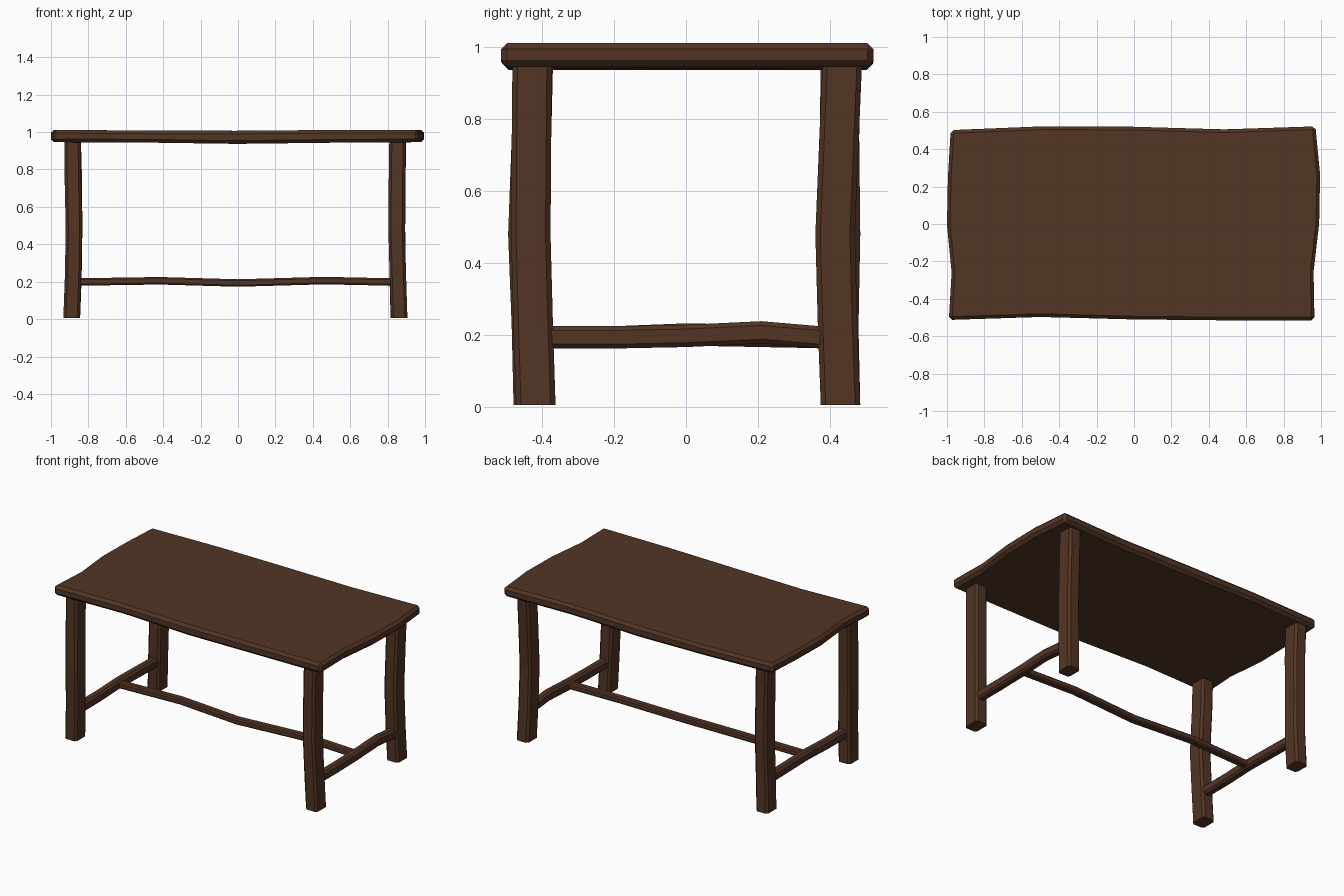
import bpy
import bmesh

if "Cube" in bpy.data.objects:
    bpy.data.objects.remove(bpy.data.objects["Cube"], do_unlink=True)

wood = bpy.data.materials.new("dark_brown_wood")
wood.use_nodes = True
colour = (0.085, 0.035, 0.018, 1)
wood.diffuse_color = colour
wood.node_tree.nodes["Principled BSDF"].inputs["Base Color"].default_value = colour


def finish(name, bm):
    bmesh.ops.recalc_face_normals(bm, faces=bm.faces)
    mesh = bpy.data.meshes.new(name)
    bm.to_mesh(mesh)
    bm.free()
    mesh.materials.append(wood)
    obj = bpy.data.objects.new(name, mesh)
    bpy.context.collection.objects.link(obj)
    return obj


def timber(name, axis, stations, centres, half, cut):
    """Loft a chamfered rectangle along an axis through wobbling centres."""
    bm = bmesh.new()
    rings = []
    a, b = half
    outline = [(a, b - cut), (a - cut, b), (cut - a, b), (-a, b - cut),
               (-a, cut - b), (cut - a, -b), (a - cut, -b), (a, cut - b)]
    for s, (u, v) in zip(stations, centres):
        ring = []
        for p, q in outline:
            co = [u + p, v + q]
            co.insert(axis, s)
            ring.append(bm.verts.new(co))
        rings.append(ring)
    for low, high in zip(rings, rings[1:]):
        for i in range(8):
            j = (i + 1) % 8
            bm.faces.new((low[i], low[j], high[j], high[i]))
    bm.faces.new(rings[0])
    bm.faces.new(rings[-1])
    return finish(name, bm)


# Legs: each bends in its own way between floor and top
heights = [0.005, 0.22, 0.48, 0.75, 0.96]
legs = {
    "front_right_leg": ([-0.89, -0.882, -0.877, -0.883, -0.885],
                        [-0.425, -0.43, -0.44, -0.43, -0.425]),
    "back_right_leg": ([-0.888, -0.88, -0.876, -0.878, -0.884],
                       [0.43, 0.425, 0.43, 0.427, 0.43]),
    "front_left_leg": ([0.862, 0.855, 0.848, 0.85, 0.853],
                       [-0.418, -0.425, -0.432, -0.43, -0.428]),
    "back_left_leg": ([0.86, 0.854, 0.85, 0.852, 0.855],
                      [0.43, 0.422, 0.415, 0.426, 0.435]),
}
for name, (xs, ys) in legs.items():
    timber(name, 2, heights, list(zip(xs, ys)), (0.044, 0.055), 0.014)

# Side rails between front and back legs
across = [-0.42, -0.2, 0, 0.21, 0.42]
for name, x, rise in (("right_rail", -0.877, (0, 0, 0.008, 0.004, 0)),
                      ("left_rail", 0.862, (0, 0, 0.004, 0.014, -0.004))):
    timber(name, 1, across, [(x, 0.193 + r) for r in rise], (0.028, 0.031), 0.012)

# Long stretcher between the side rails
timber("stretcher", 0, [-0.885, -0.42, 0, 0.46, 0.885],
       [(0, 0.198), (0.01, 0.205), (-0.008, 0.193), (0.008, 0.206), (0, 0.197)],
       (0.024, 0.02), 0.008)

# Table top: a plank with an uneven outline and chamfered rim
left_edge = [0.965, 0.96, 0.99, 0.995, 0.97]
right_edge = [-0.99, -0.975, -1.0, -0.995, -0.98]
front_edge = [-0.513, -0.497, -0.51, -0.515, -0.515]
back_edge = [0.502, 0.522, 0.52, 0.506, 0.522]
top_wave = [1.012, 1.008, 1.007, 1.011, 1.012]
under_wave = [0.946, 0.944, 0.937, 0.943, 0.946]
bm = bmesh.new()
layers = []
for wave in (top_wave, under_wave):
    layer = []
    for j in range(5):
        row = []
        for i in range(5):
            x = right_edge[j] + (left_edge[j] - right_edge[j]) * i / 4
            y = front_edge[i] + (back_edge[i] - front_edge[i]) * j / 4
            row.append(bm.verts.new((x, y, wave[i])))
        layer.append(row)
    for j in range(4):
        for i in range(4):
            bm.faces.new((layer[j][i], layer[j][i + 1],
                          layer[j + 1][i + 1], layer[j + 1][i]))
    layers.append(layer)
top, under = layers
for i in range(4):
    for j in (0, 4):
        bm.faces.new((top[j][i], top[j][i + 1], under[j][i + 1], under[j][i]))
        bm.faces.new((top[i][j], top[i + 1][j], under[i + 1][j], under[i][j]))
bmesh.ops.recalc_face_normals(bm, faces=bm.faces)
rim = [e for e in bm.edges if e.calc_face_angle() > 0.8]
bmesh.ops.bevel(bm, geom=rim, offset=0.017, segments=1, affect='EDGES')
finish("table_top", bm)
